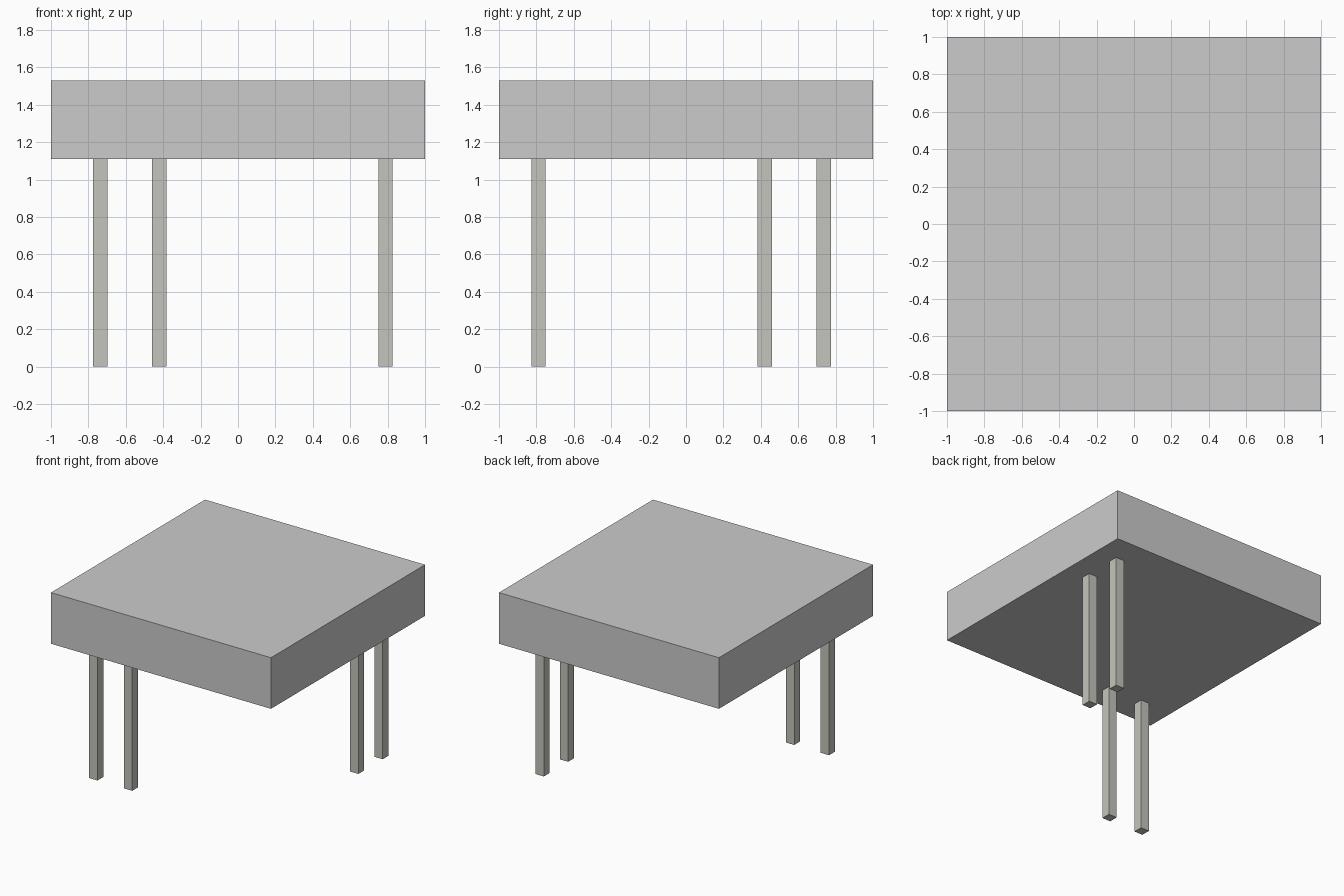
import bpy

if "Cube" in bpy.data.objects:
    bpy.data.objects.remove(bpy.data.objects["Cube"])

LEG_TOP, TABLE_TOP = 1.11, 1.53
LEG_WIDTH = 0.076

leg_mat = bpy.data.materials.new("leg_grey")
leg_mat.diffuse_color = (0.56, 0.56, 0.51, 1)
leg_mat.use_nodes = True
leg_mat.node_tree.nodes["Principled BSDF"].inputs["Base Color"].default_value = leg_mat.diffuse_color


def box(name, x, y, z0, z1, width, mat=None):
    """Square-section block standing between two heights."""
    bpy.ops.mesh.primitive_cube_add(size=1, location=(x, y, (z0 + z1) / 2))
    ob = bpy.context.object
    ob.name = name
    ob.scale = (width, width, z1 - z0)
    bpy.ops.object.transform_apply(location=False, rotation=False, scale=True)
    if mat:
        ob.data.materials.append(mat)
    return ob


# Thick square top
box("table_top", 0, 0, LEG_TOP, TABLE_TOP, 2)

# Two legs along the front edge, two along the right edge (mirrored on the diagonal)
EDGE = 0.788
for i, offset in enumerate((0.421, 0.737), 1):
    box(f"front_leg_{i}", -offset, -EDGE, 0, LEG_TOP, LEG_WIDTH, leg_mat)
    box(f"right_leg_{i}", EDGE, offset, 0, LEG_TOP, LEG_WIDTH, leg_mat)
